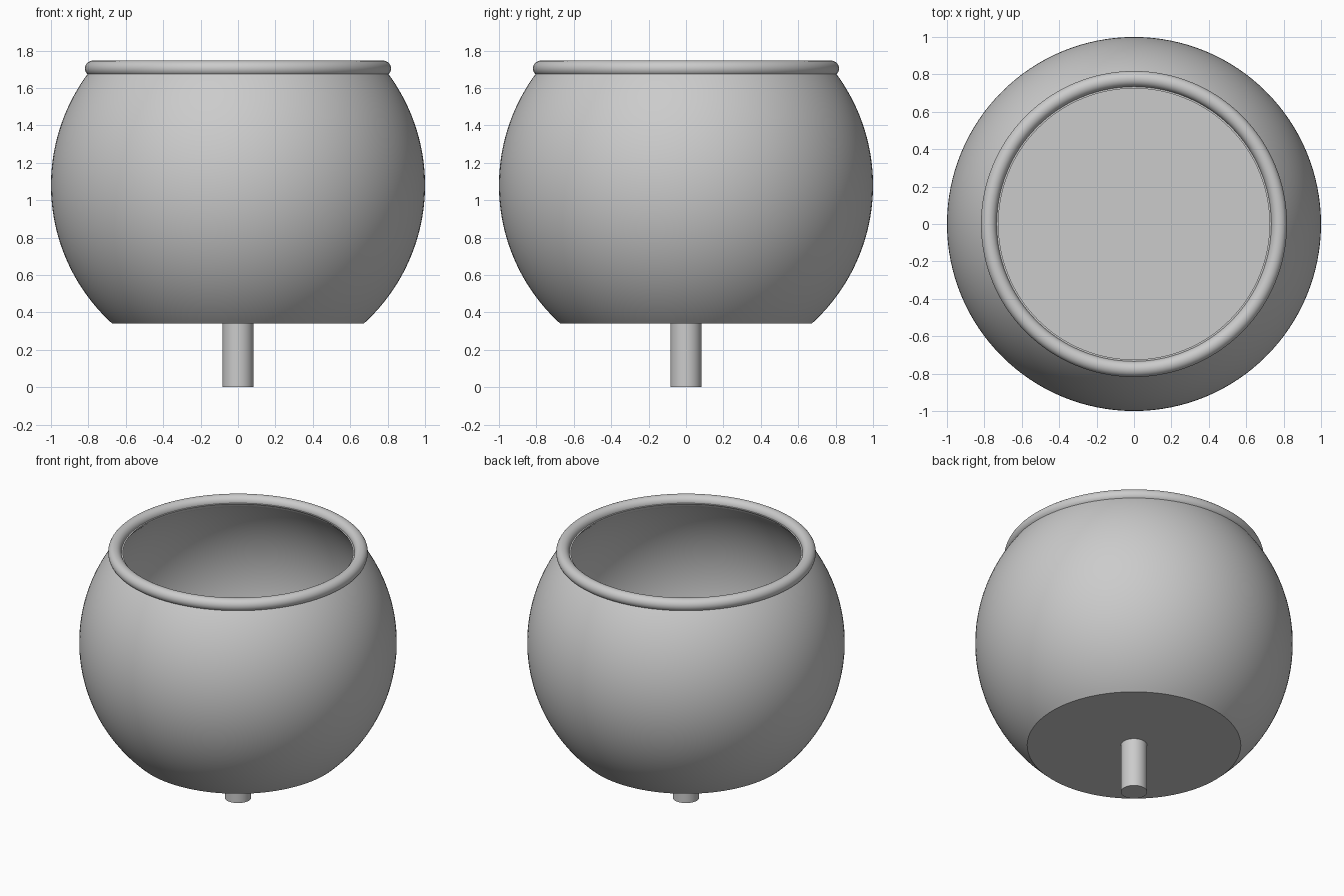
import bpy
import math

if "Cube" in bpy.data.objects:
    bpy.data.objects.remove(bpy.data.objects["Cube"], do_unlink=True)

grey = bpy.data.materials.new("plain grey")
grey.use_nodes = True
grey.diffuse_color = (0.6, 0.6, 0.6, 1)
grey.node_tree.nodes["Principled BSDF"].inputs["Base Color"].default_value = (0.6, 0.6, 0.6, 1)

CENTRE, OUTER, INNER = 1.08, 1.0, 0.956
BASE, FLOOR, RIM = 0.34, 0.5, 1.704
SIDES, RINGS = 128, 48


def finish(obj, name):
    obj.name = name
    obj.data.materials.append(grey)
    bpy.ops.object.select_all(action="DESELECT")
    obj.select_set(True)
    bpy.context.view_layer.objects.active = obj
    bpy.ops.object.shade_smooth_by_angle(angle=math.radians(30))


def arc(radius, low, high):
    """Profile of a sphere wall between two heights, from bottom to top."""
    a = math.asin((low - CENTRE) / radius)
    b = math.asin((high - CENTRE) / radius)
    angles = [a + (b - a) * i / RINGS for i in range(RINGS + 1)]
    return [(radius * math.cos(t), CENTRE + radius * math.sin(t)) for t in angles]


# Bowl: outer wall up, rim across, inner wall down, closed by two flat discs
profile = arc(OUTER, BASE, RIM) + arc(INNER, FLOOR, RIM)[::-1]
verts, faces = [], []
for r, z in profile:
    for s in range(SIDES):
        t = 2 * math.pi * s / SIDES
        verts.append((r * math.cos(t), r * math.sin(t), z))
for k in range(len(profile) - 1):
    for s in range(SIDES):
        n = (s + 1) % SIDES
        low, high = k * SIDES, (k + 1) * SIDES
        faces.append((low + s, low + n, high + n, high + s))
faces.append(tuple(reversed(range(SIDES))))
faces.append(tuple(range(len(verts) - SIDES, len(verts))))
mesh = bpy.data.meshes.new("bowl")
mesh.from_pydata(verts, [], faces)
bowl = bpy.data.objects.new("bowl", mesh)
bpy.context.collection.objects.link(bowl)
finish(bowl, "bowl")

# Rounded lip around the opening
bpy.ops.mesh.primitive_torus_add(major_radius=0.776, minor_radius=0.042, location=(0, 0, RIM),
                                 major_segments=SIDES, minor_segments=32)
finish(bpy.context.object, "rim")

# Short peg under the base
bpy.ops.mesh.primitive_cylinder_add(vertices=64, radius=0.083, depth=BASE + 0.02,
                                    location=(0, 0, (BASE + 0.02) / 2))
finish(bpy.context.object, "peg")
